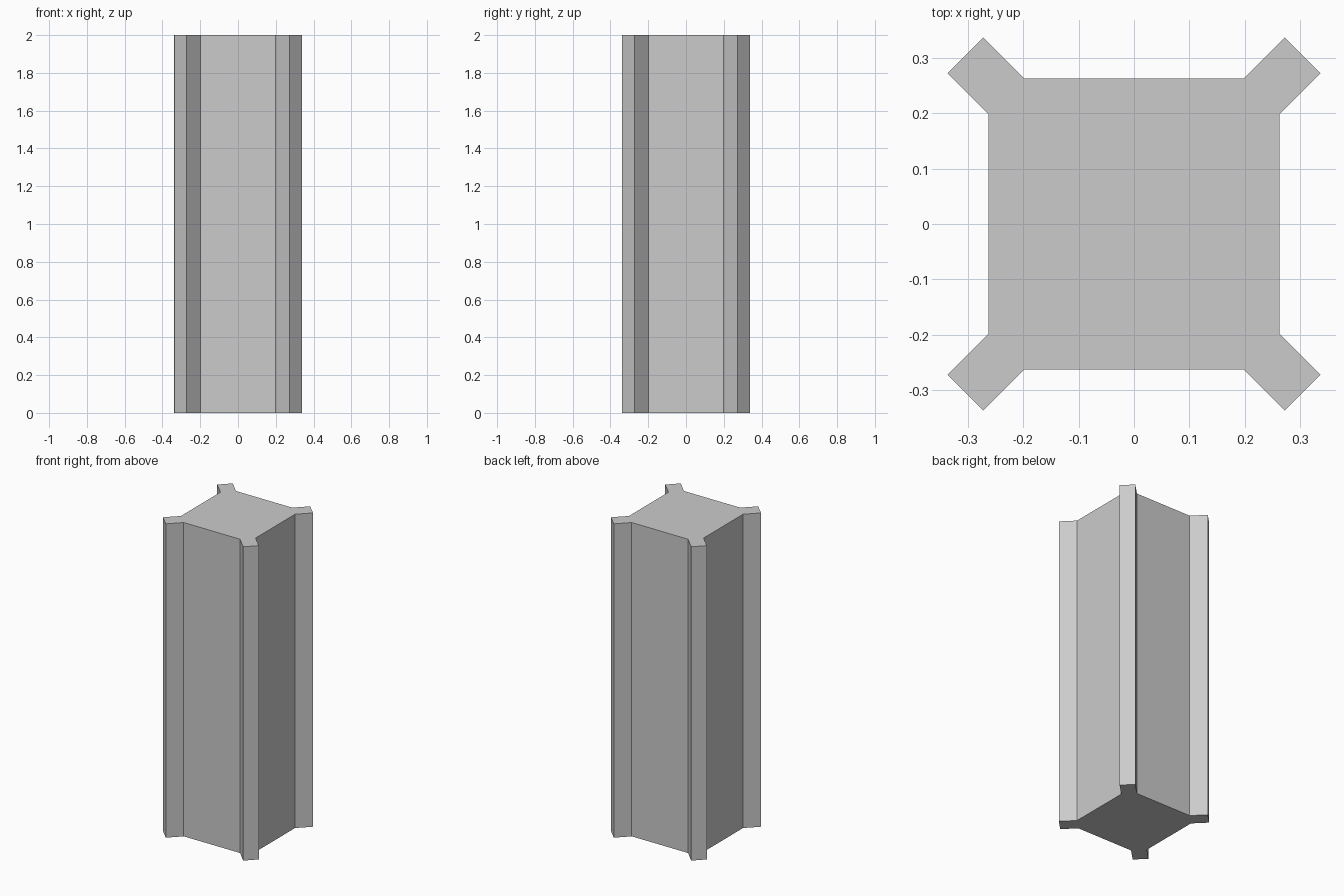
import bpy, bmesh
from mathutils import Matrix
from math import pi

if "Cube" in bpy.data.objects:
    bpy.data.objects.remove(bpy.data.objects["Cube"])

HEIGHT = 2.0
# One corner of the outline: a diagonal fin on a square core
corner = [(0.263, 0.1985), (0.3375, 0.273), (0.273, 0.3375), (0.1985, 0.263)]

# Repeat the corner around the four sides
bm = bmesh.new()
outline = []
for i in range(4):
    turn = Matrix.Rotation(i * pi / 2, 3, 'Z')
    outline += [bm.verts.new(turn @ bm.verts.new((x, y, 0)).co) for x, y in corner]
bmesh.ops.delete(bm, geom=[v for v in bm.verts if v not in outline], context='VERTS')

# Extrude the outline into the column
base = bm.faces.new(outline)
result = bmesh.ops.extrude_face_region(bm, geom=[base], use_keep_orig=True)
top = [g for g in result["geom"] if isinstance(g, bmesh.types.BMVert)]
bmesh.ops.translate(bm, verts=top, vec=(0, 0, HEIGHT))
bmesh.ops.recalc_face_normals(bm, faces=bm.faces)

mesh = bpy.data.meshes.new("finned_column")
bm.to_mesh(mesh)
bm.free()
bpy.context.collection.objects.link(bpy.data.objects.new("finned_column", mesh))
